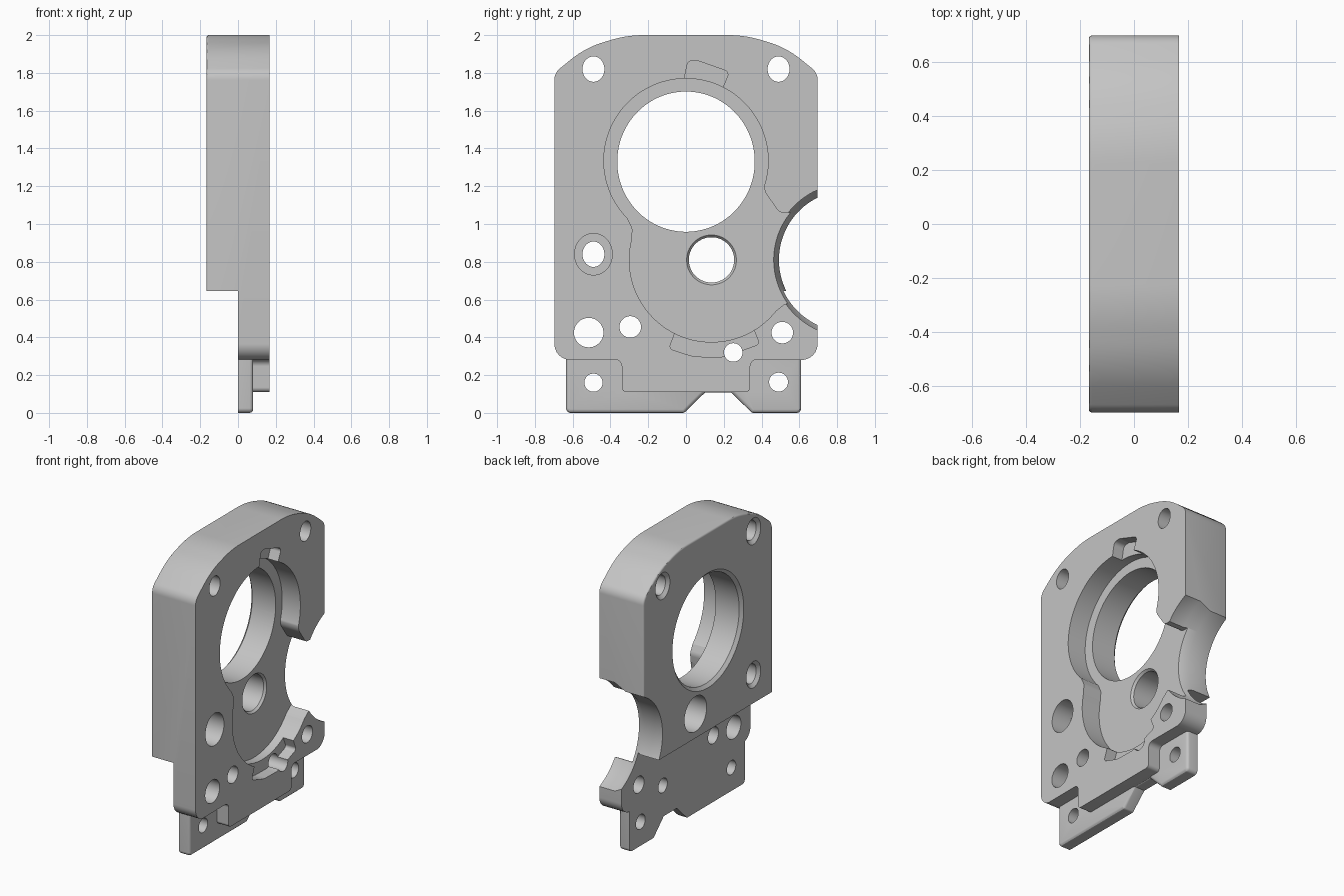
import bpy, bmesh, math
from mathutils import Vector

old = bpy.data.objects.get("Cube")
if old:
    bpy.data.objects.remove(old, do_unlink=True)

grey = bpy.data.materials.new("plain_grey")
grey.use_nodes = True
colour = (0.55, 0.55, 0.55, 1)
grey.diffuse_color = colour
grey.node_tree.nodes["Principled BSDF"].inputs["Base Color"].default_value = colour

BACK, FACE, FLOOR = -0.167, 0.167, 0.03
FAR = 0.3
scene_parts = bpy.context.scene.collection
cutters = bpy.data.collections.new("cutters")
scene_parts.children.link(cutters)


def rounded(corners, steps=8):
    """Fillet each (y, z, radius) corner of a profile."""
    out = []
    n = len(corners)
    for i, (y, z, r) in enumerate(corners):
        p = Vector((y, z))
        if r == 0:
            out.append(p)
            continue
        a = (Vector(corners[i - 1][:2]) - p).normalized()
        b = (Vector(corners[(i + 1) % n][:2]) - p).normalized()
        half = a.angle(b) / 2
        mid = p + (a + b).normalized() * (r / math.sin(half))
        t = r / math.tan(half)
        start, end = p + a * t - mid, p + b * t - mid
        for k in range(steps + 1):
            out.append(mid + start.lerp(end, k / steps).normalized() * r)
    return out


def loft(name, rings, home, bevel=0.0, bevel_x=0.0):
    """Closed solid through matching rings of points, with one rim rounded."""
    bm = bmesh.new()
    loops = [[bm.verts.new(p) for p in ring] for ring in rings]
    bm.faces.new(loops[0])
    bm.faces.new(loops[-1])
    for a, b in zip(loops, loops[1:]):
        for i in range(len(a)):
            j = (i + 1) % len(a)
            bm.faces.new((a[i], a[j], b[j], b[i]))
    bmesh.ops.recalc_face_normals(bm, faces=bm.faces)
    if bevel:
        rim = [e for e in bm.edges if all(abs(v.co.x - bevel_x) < 1e-5 for v in e.verts)]
        bmesh.ops.bevel(bm, geom=rim, offset=bevel, segments=3, profile=0.5, affect='EDGES')
    if bm.calc_volume(signed=True) < 0:
        bmesh.ops.reverse_faces(bm, faces=bm.faces)
    mesh = bpy.data.meshes.new(name)
    bm.to_mesh(mesh)
    bm.free()
    mesh.materials.append(grey)
    ob = bpy.data.objects.new(name, mesh)
    home.objects.link(ob)
    return ob


def prism(name, corners, x0, x1, home, **rim):
    pts = rounded(corners)
    return loft(name, [[(x, p.x, p.y) for p in pts] for x in (x0, x1)], home, **rim)


def cut_prism(corners, x0, x1=FAR):
    prism("cutter", corners, x0, x1, cutters).hide_render = True


def cut_round(y, z, profile, tall=1.0, sides=48):
    """Turned cutter along x from (x, radius) steps."""
    turns = [math.tau * (k + 0.5) / sides for k in range(sides)]
    rings = [[(x, y + r * math.cos(t), z + r * tall * math.sin(t)) for t in turns]
             for x, r in profile]
    loft("cutter", rings, cutters).hide_render = True


def apply_boolean(target, operation, **operand):
    mod = target.modifiers.new("combine", 'BOOLEAN')
    mod.operation, mod.solver = operation, 'EXACT'
    for key, value in operand.items():
        setattr(mod, key, value)
    bpy.context.view_layer.objects.active = target
    bpy.ops.object.modifier_apply(modifier=mod.name)


# Main body, full thickness
skirt = [(0.34, 0.11, 0.025), (0.34, 0.282, 0.035)]
side = [(0.697, 0.28, 0.085), (0.697, 1.80, 0.08), (0.53, 1.935, 0.5), (0.31, 2.0, 0.6)]
outline = skirt + side
outline += [(-y, z, r) for y, z, r in reversed(outline)]
body = prism("housing_plate", outline, BACK, FACE, scene_parts, bevel=0.012, bevel_x=BACK)

# Mounting foot with a central trapezoid gap
foot_outline = [(-0.635, 0, 0.025), (-0.01, 0, 0.02), (0.1, 0.107, 0), (0.24, 0.107, 0),
                (0.35, 0, 0.02), (0.61, 0, 0.025), (0.61, 0.33, 0), (-0.635, 0.33, 0)]
foot = prism("foot", foot_outline, 0, 0.08, scene_parts, bevel=0.018, bevel_x=0.08)
apply_boolean(body, 'UNION', object=foot)
bpy.data.objects.remove(foot, do_unlink=True)

# Thin lower half
cut_prism([(-1, -1, 0), (1, -1, 0), (1, 0.645, 0), (-1, 0.645, 0)], -FAR, 0)

# Two-lobed recess, its softened waist and its opening toward the side notch
for y, z in ((0, 1.335), (0.135, 0.81)):
    cut_round(y, z, [(FLOOR, 0.435), (FAR, 0.435)], sides=96)
cut_prism([(-0.31, 1.03, 0), (-0.282, 0.975, 0.06), (-0.29, 0.91, 0), (-0.15, 0.97, 0)], FLOOR)
cut_prism([(0.43, 1.3, 0), (0.41, 1.18, 0.08), (0.495, 1.06, 0.04), (0.62, 1.06, 0),
           (0.62, 0.6, 0), (0.52, 0.575, 0.03), (0.47, 0.535, 0), (0.2, 0.8, 0),
           (0.2, 1.2, 0)], FLOOR)

# Shallow pockets beside the recess
cut_prism([(-0.015, 1.74, 0), (0.01, 1.865, 0.03), (0.06, 1.865, 0.05),
           (0.23, 1.805, 0.025), (0.185, 1.70, 0)], 0.09)
cut_prism([(-0.06, 0.42, 0), (-0.09, 0.34, 0.02), (0.04, 0.298, 0.2), (0.2, 0.295, 0.2),
           (0.39, 0.365, 0.02), (0.355, 0.45, 0)], 0.09)

# Side notch, narrower toward the back
cut_round(0.86, 0.81, [(-FAR, 0.368), (-0.03, 0.368), (0.05, 0.405), (FAR, 0.405)], sides=96)

# Main bore and shaft hole with chamfers
cut_round(0, 1.33, [(-FAR, 0.385), (BACK, 0.385), (BACK + 0.02, 0.364), (FAR, 0.364)], 1.02, 96)
cut_round(0.135, 0.81, [(-FAR, 0.12), (FLOOR - 0.015, 0.12), (FLOOR, 0.132), (FAR, 0.132)])

# Bolt holes through the thick block, countersunk at the back
for y, z in ((-0.49, 1.82), (0.49, 1.82), (-0.49, 0.84)):
    cut_round(y, z, [(-FAR, 0.078), (BACK, 0.078), (BACK + 0.02, 0.058), (FAR, 0.058)], 1.16)
cut_round(-0.49, 0.84, [(FLOOR, 0.1), (FAR, 0.1)], 1.1)

# Plain holes in the thin lower half
for y, z, r in ((-0.515, 0.425, 0.078), (-0.295, 0.455, 0.057), (0.51, 0.425, 0.057),
                (0.25, 0.32, 0.049), (-0.49, 0.16, 0.048), (0.49, 0.163, 0.05)):
    cut_round(y, z, [(-FAR, r), (FAR, r)])

# Carve everything at once, then tidy up
apply_boolean(body, 'DIFFERENCE', operand_type='COLLECTION', collection=cutters)
for cutter in list(cutters.objects):
    bpy.data.objects.remove(cutter, do_unlink=True)
bpy.data.collections.remove(cutters)

bpy.ops.object.select_all(action='DESELECT')
body.select_set(True)
bpy.context.view_layer.objects.active = body
bpy.ops.object.shade_smooth_by_angle(angle=math.radians(30))
